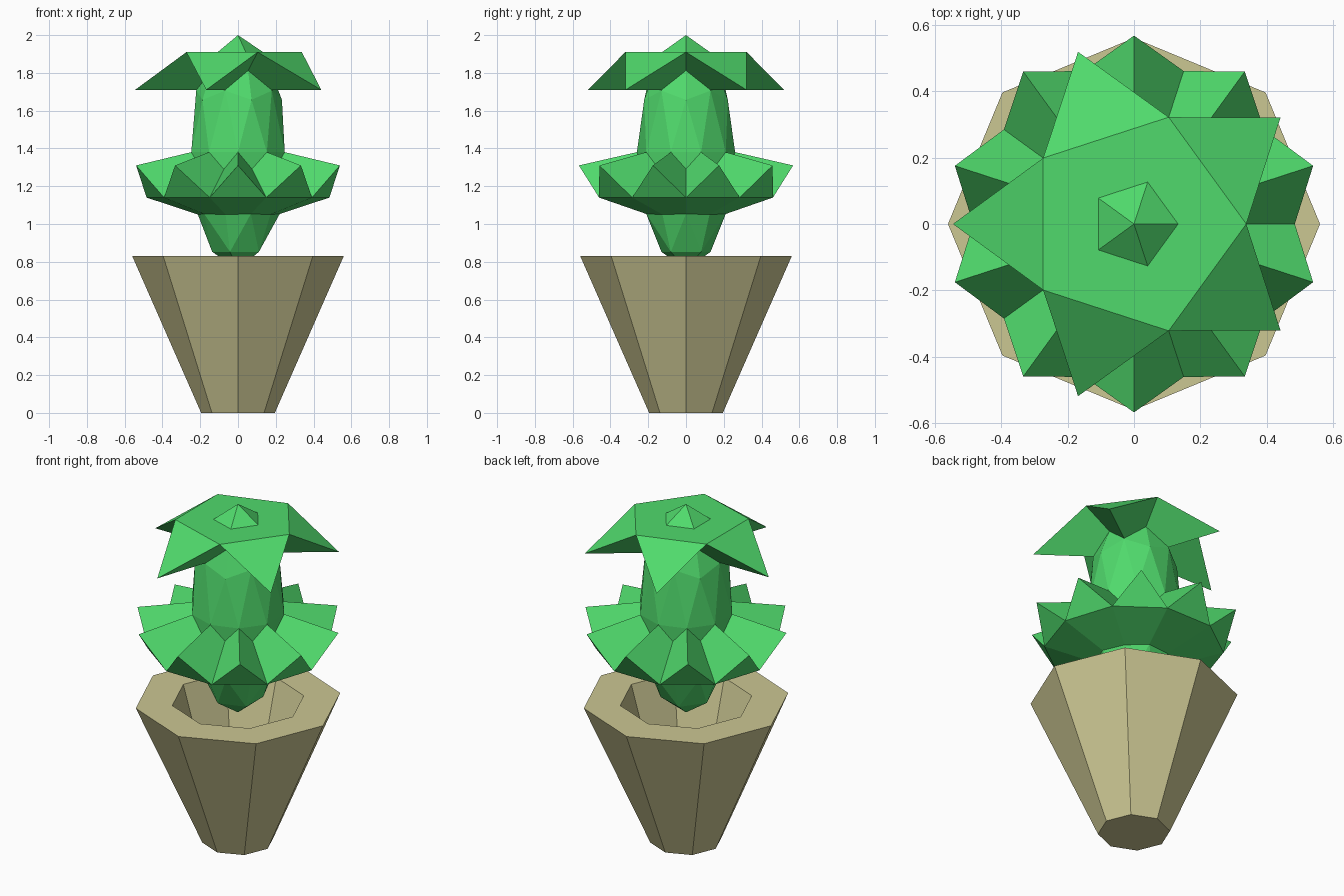
import bpy, bmesh
from math import sin, cos, pi

if "Cube" in bpy.data.objects:
    bpy.data.objects.remove(bpy.data.objects["Cube"])


def material(name, color):
    m = bpy.data.materials.new(name)
    m.diffuse_color = color
    m.use_nodes = True
    m.node_tree.nodes["Principled BSDF"].inputs["Base Color"].default_value = m.diffuse_color
    return m


GREEN = material("leaf_green", (0.08, 0.70, 0.15, 1))
TAN = material("clay_tan", (0.60, 0.57, 0.29, 1))


def add_object(name, bm, mat):
    bmesh.ops.recalc_face_normals(bm, faces=bm.faces)
    me = bpy.data.meshes.new(name)
    bm.to_mesh(me)
    bm.free()
    me.materials.append(mat)
    ob = bpy.data.objects.new(name, me)
    bpy.context.collection.objects.link(ob)
    return ob


def ring(bm, n, r, z, turn=0.0):
    """n vertices on a circle, turned by a fraction of one step."""
    return [bm.verts.new((r * cos(2 * pi * (i + turn) / n),
                          r * sin(2 * pi * (i + turn) / n), z)) for i in range(n)]


def leaf_star(name, n, base, tip, pleat_z, cap_z=None):
    """Polygon with a folded leaf on every edge, pleated back to the axis."""
    bm = bmesh.new()
    a = ring(bm, n, *base)
    t = ring(bm, n, *tip, turn=0.5)
    c = bm.verts.new((0, 0, pleat_z))
    cap = bm.verts.new((0, 0, cap_z)) if cap_z is not None else None
    for i in range(n):
        b = a[(i + 1) % n]
        bm.faces.new((a[i], b, t[i]))
        bm.faces.new((a[i], t[i], c))
        bm.faces.new((t[i], b, c))
        if cap:
            bm.faces.new((a[i], b, cap))
    if not cap:
        bm.faces.new(a)
    return add_object(name, bm, GREEN)


# Octagonal pot: outer wall, rim and hollow inside
bm = bmesh.new()
rings = [ring(bm, 8, r, z) for r, z in
         ((0.195, 0), (0.56, 0.83), (0.36, 0.83), (0.13, 0.06))]
for lo, hi in zip(rings, rings[1:]):
    for i in range(8):
        j = (i + 1) % 8
        bm.faces.new((lo[i], lo[j], hi[j], hi[i]))
bm.faces.new(rings[0])
bm.faces.new(rings[-1])
add_object("pot", bm, TAN)

# Tall faceted stem
bm = bmesh.new()
bmesh.ops.create_icosphere(bm, subdivisions=2, radius=1)
for v in bm.verts:
    v.co = (v.co.x * 0.26, v.co.y * 0.26, 1.38 + v.co.z * 0.62)
add_object("stem", bm, GREEN)

# Drooping leaf crown and the upturned leaf collar below it
leaf_star("leaf_crown", 5, (0.338, 1.91), (0.545, 1.71), 1.71)
leaf_star("leaf_collar", 10, (0.484, 1.14), (0.567, 1.31), 1.44, 0.98)
